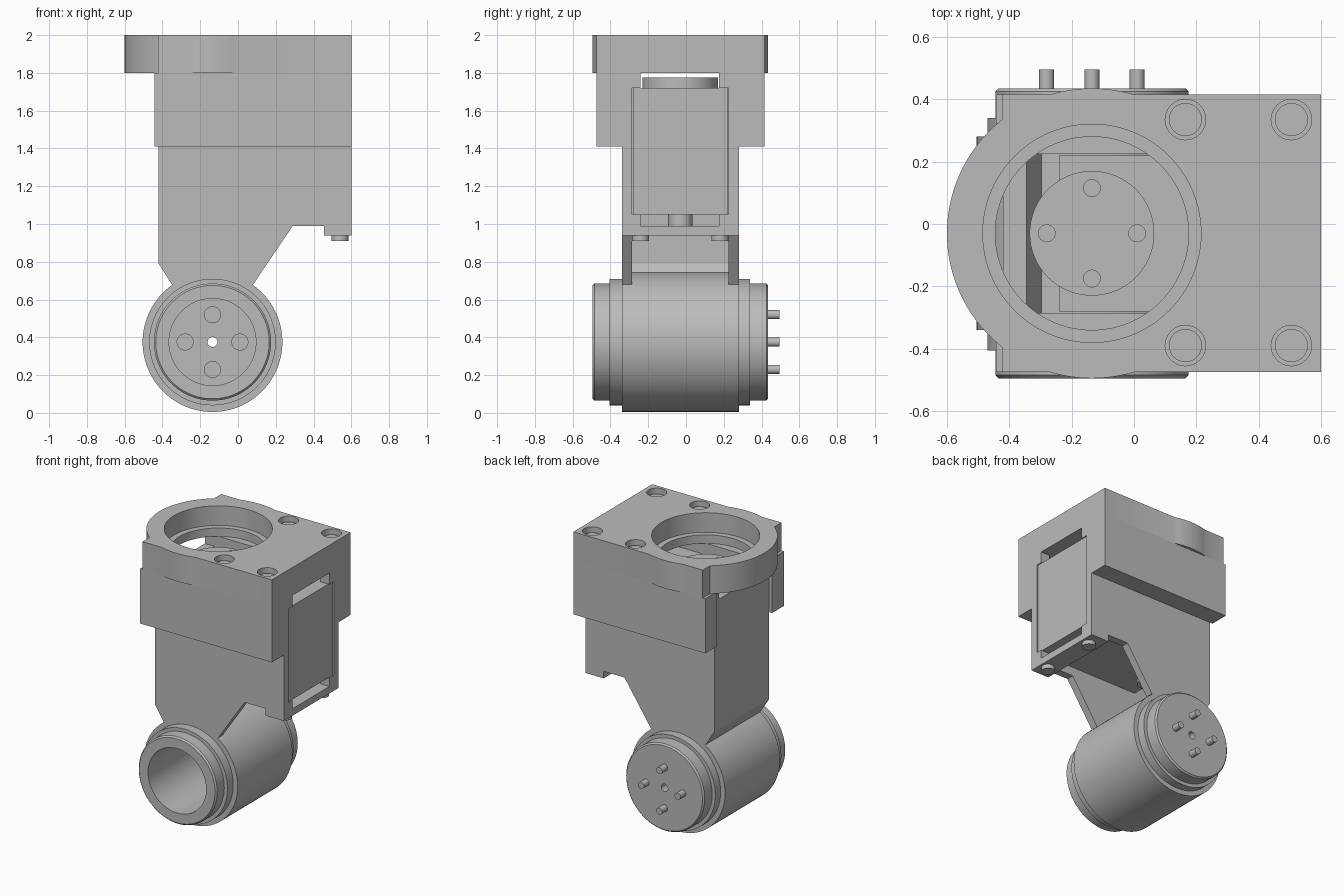
import bpy, bmesh, math
from mathutils import Matrix, Vector

if "Cube" in bpy.data.objects:
    bpy.data.objects.remove(bpy.data.objects["Cube"])

GREY = (0.5, 0.5, 0.5, 1)
mat = bpy.data.materials.new("plain_grey")
mat.use_nodes = True
mat.diffuse_color = GREY
mat.node_tree.nodes["Principled BSDF"].inputs["Base Color"].default_value = GREY

CX, CY, DRUM_Z = -0.135, -0.03, 0.375


def finish(name, bm):
    bmesh.ops.recalc_face_normals(bm, faces=bm.faces)
    mesh = bpy.data.meshes.new(name)
    bm.to_mesh(mesh)
    bm.free()
    mesh.materials.append(mat)
    ob = bpy.data.objects.new(name, mesh)
    bpy.context.collection.objects.link(ob)
    return ob


def activate(ob):
    bpy.ops.object.select_all(action='DESELECT')
    ob.select_set(True)
    bpy.context.view_layer.objects.active = ob


def prism(name, points, y0, y1):
    """Extrude an x-z outline along y."""
    bm = bmesh.new()
    face = bm.faces.new([bm.verts.new((x, y0, z)) for x, z in points])
    ext = bmesh.ops.extrude_face_region(bm, geom=[face])
    moved = [v for v in ext["geom"] if isinstance(v, bmesh.types.BMVert)]
    bmesh.ops.translate(bm, verts=moved, vec=(0, y1 - y0, 0))
    return finish(name, bm)


def box(name, x0, x1, y0, y1, z0, z1):
    return prism(name, [(x0, z0), (x1, z0), (x1, z1), (x0, z1)], y0, y1)


def rod(name, x, y, z, radius, length, axis="Z", sides=32):
    """Cylinder starting at a point and running along +z or +y."""
    bm = bmesh.new()
    bmesh.ops.create_cone(bm, cap_ends=True, segments=sides, radius1=radius,
                          radius2=radius, depth=length)
    bmesh.ops.translate(bm, verts=bm.verts, vec=(0, 0, length / 2))
    if axis == "Y":
        bmesh.ops.rotate(bm, verts=bm.verts, matrix=Matrix.Rotation(-math.pi / 2, 3, 'X'))
    bmesh.ops.translate(bm, verts=bm.verts, vec=(x, y, z))
    return finish(name, bm)


def combine(ob, other, operation):
    mod = ob.modifiers.new("bool", 'BOOLEAN')
    mod.operation = operation
    mod.solver = 'EXACT'
    mod.object = other
    activate(ob)
    bpy.ops.object.modifier_apply(modifier=mod.name)
    bpy.data.objects.remove(other)


def lathe_y(name, profile, sides=96):
    """Closed (radius, y) profile turned about the drum axis."""
    bm = bmesh.new()
    rings = []
    for i in range(sides):
        a = 2 * math.pi * i / sides
        rings.append([bm.verts.new((CX + r * math.cos(a), y, DRUM_Z + r * math.sin(a)))
                      for r, y in profile])
    n = len(profile)
    for i in range(sides):
        a, b = rings[i], rings[(i + 1) % sides]
        for j in range(n):
            k = (j + 1) % n
            bm.faces.new((a[j], a[k], b[k], b[j]))
    return finish(name, bm)


CROSS = [(0.145, 0), (-0.145, 0), (0, 0.145), (0, -0.145)]

# Stepped drum, bored from the front
lathe_y("drum", [(0.23, -0.495), (0.3, -0.495), (0.31, -0.485), (0.31, -0.405),
                 (0.335, -0.405), (0.335, -0.34), (0.37, -0.34), (0.37, 0.28),
                 (0.335, 0.28), (0.335, 0.34), (0.31, 0.34), (0.31, 0.425),
                 (0.3, 0.435), (0.026, 0.435), (0.026, 0.3), (0.23, 0.3)])
for i, (dx, dz) in enumerate(CROSS):
    rod(f"drum_pin_{i}", CX + dx, 0.42, DRUM_Z + dz, 0.024, 0.075, "Y")
    rod(f"drum_pin_head_{i}", CX + dx, 0.29, DRUM_Z + dz, 0.045, 0.02, "Y")

# Bracket: two side plates, rear wall and front foot
side = [(-0.42, 1.8), (-0.42, 0.79), (-0.35, 0.68), (0.08, 0.68), (0.29, 0.99),
        (0.455, 0.99), (0.455, 0.94), (0.6, 0.94), (0.6, 1.8)]
prism("front_side_plate", side, -0.34, -0.285)
prism("back_side_plate", side, 0.225, 0.28)
prism("rear_wall", [(-0.42, 1.72), (-0.42, 0.79), (-0.35, 0.68), (-0.28, 0.68),
                    (-0.345, 0.79), (-0.345, 1.72)], -0.285, 0.225)
box("bracket_foot", 0.455, 0.6, -0.285, 0.225, 0.94, 0.99)
for i, (y0, y1) in enumerate([(-0.285, -0.24), (0.175, 0.225)]):
    for j, (z0, z1) in enumerate([(0.99, 1.05), (1.72, 1.8)]):
        box(f"slot_corner_{i}{j}", 0.53, 0.6, y0, y1, z0, z1)
for i, y in enumerate([-0.24, 0.18]):
    rod(f"foot_bolt_{i}", 0.54, y, 0.91, 0.045, 0.04)

# Thick cheeks beside the motor
box("front_cheek", -0.443, 0.6, -0.475, -0.34, 1.41, 1.8)
box("back_cheek", -0.443, 0.6, 0.28, 0.415, 1.41, 1.8)

# Motor with output disc and lower hub
box("motor_body", -0.24, 0.592, -0.28, 0.22, 1.05, 1.72)
disc = rod("output_disc", CX, CY, 1.71, 0.2, 0.065, sides=64)
for dx, dy in CROSS:
    combine(disc, rod("cutter", CX + dx, CY + dy, 1.74, 0.027, 0.1), 'DIFFERENCE')
rod("lower_hub", CX, CY, 0.97, 0.065, 0.09)

# Top plate with round collar, stepped bore and bolt recesses
top = box("top_plate", -0.423, 0.6, -0.475, 0.415, 1.8, 2)
combine(top, rod("collar", CX, CY, 1.8, 0.465, 0.2, sides=128), 'UNION')
combine(top, rod("cutter", CX, CY, 1.86, 0.35, 0.3, sides=96), 'DIFFERENCE')
combine(top, rod("cutter", CX, CY, 1.7, 0.31, 0.4, sides=96), 'DIFFERENCE')
for i, x in enumerate([0.165, 0.505]):
    for j, y in enumerate([-0.39, 0.335]):
        combine(top, rod("cutter", x, y, 1.94, 0.065, 0.2), 'DIFFERENCE')
        rod(f"top_bolt_{i}{j}", x, y, 1.93, 0.053, 0.035)

# Smooth round faces, keep hard edges
for ob in list(bpy.context.scene.objects):
    if ob.type == 'MESH':
        activate(ob)
        bpy.ops.object.shade_smooth_by_angle(angle=math.radians(30))
